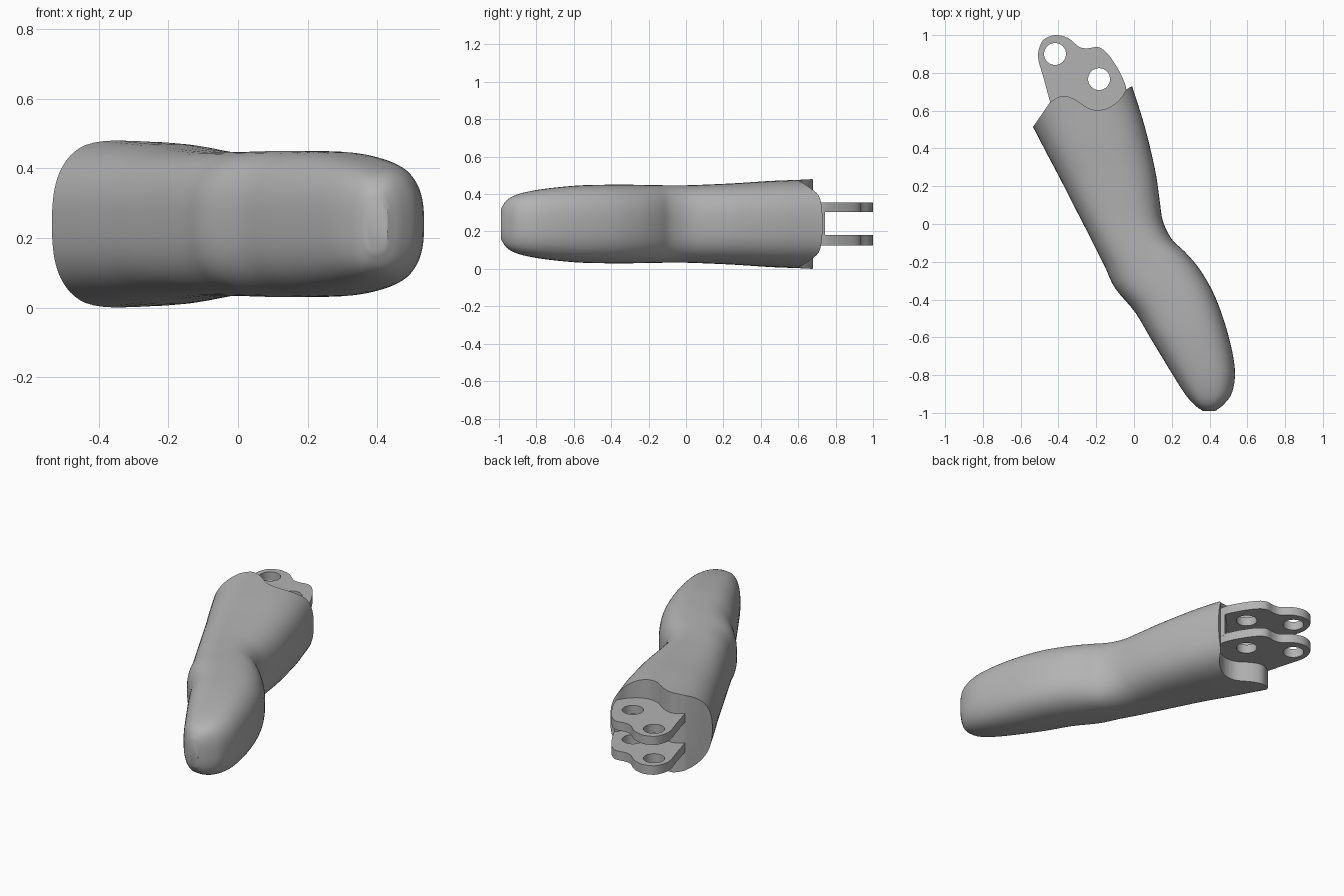
import bpy, bmesh, math
from mathutils import Vector

if "Cube" in bpy.data.objects:
    bpy.data.objects.remove(bpy.data.objects["Cube"])

grey = bpy.data.materials.new("plain grey")
grey.use_nodes = True
grey.diffuse_color = (0.45, 0.45, 0.45, 1)
grey.node_tree.nodes["Principled BSDF"].inputs["Base Color"].default_value = grey.diffuse_color

MID = 0.24          # height of the horizontal symmetry plane


def smooth_path(points, steps):
    """Catmull-Rom curve through the points, open at both ends."""
    pts = [Vector(p) for p in points]
    pts = [2 * pts[0] - pts[1]] + pts + [2 * pts[-1] - pts[-2]]
    out = []
    for a, b, c, d in zip(pts, pts[1:], pts[2:], pts[3:]):
        for i in range(steps):
            t = i / steps
            out.append((2 * b + (c - a) * t + (2 * a - 5 * b + 4 * c - d) * t ** 2
                        + (3 * b - a - 3 * c + d) * t ** 3) / 2)
    return out + [pts[-2]]


def add_object(name, bm):
    bmesh.ops.recalc_face_normals(bm, faces=bm.faces)
    mesh = bpy.data.meshes.new(name)
    bm.to_mesh(mesh)
    bm.free()
    obj = bpy.data.objects.new(name, mesh)
    bpy.context.collection.objects.link(obj)
    mesh.materials.append(grey)
    return obj


def prism(name, outline, low, high):
    bm = bmesh.new()
    face = bm.faces.new([bm.verts.new((p[0], p[1], low)) for p in outline])
    top = bmesh.ops.extrude_face_region(bm, geom=[face])["geom"]
    bmesh.ops.translate(bm, vec=(0, 0, high - low),
                        verts=[g for g in top if isinstance(g, bmesh.types.BMVert)])
    return add_object(name, bm)


def cut(obj, cutter):
    mod = obj.modifiers.new("cut", "BOOLEAN")
    mod.object, mod.operation, mod.solver = cutter, "DIFFERENCE", "EXACT"
    bpy.context.view_layer.update()
    mesh = bpy.data.meshes.new_from_object(
        obj.evaluated_get(bpy.context.evaluated_depsgraph_get()))
    obj.modifiers.clear()
    obj.data = mesh
    bpy.data.objects.remove(cutter)


def shade(obj, angle):
    bpy.ops.object.select_all(action="DESELECT")
    obj.select_set(True)
    bpy.context.view_layer.objects.active = obj
    bpy.ops.object.shade_smooth_by_angle(angle=math.radians(angle))


# Finger body: left edge, right edge and half height of each section
sections = [
    (-.60, .64, -.03, .82, .243), (-.534, .513, -.01, .73, .237),
    (-.46, .37, .053, .53, .23), (-.39, .238, .111, .29, .218),
    (-.32, .10, .135, .13, .211), (-.26, -.016, .153, .016, .207),
    (-.205, -.125, .20, -.08, .207), (-.153, -.228, .27, -.148, .208),
    (-.10, -.34, .35, -.243, .21), (.005, -.466, .43, -.386, .21),
    (.085, -.6, .497, -.58, .205), (.20, -.79, .534, -.767, .185),
    (.27, -.90, .52, -.89, .16), (.323, -.96, .475, -.955, .128),
    (.365, -.99, .43, -.99, .08)]
SIDES = 64
bm = bmesh.new()
rings = []
for lx, ly, rx, ry, half in smooth_path(sections, 4):
    ring = []
    for i in range(SIDES):
        a = math.tau * i / SIDES
        c, s = math.cos(a), math.sin(a)
        u = math.copysign(abs(c) ** .75, c) / 2 + .5
        v = math.copysign(abs(s) ** .75, s)
        ring.append(bm.verts.new((lx + (rx - lx) * u, ly + (ry - ly) * u, MID + half * v)))
    rings.append(ring)
for r0, r1 in zip(rings, rings[1:]):
    for i in range(SIDES):
        j = (i + 1) % SIDES
        bm.faces.new((r0[i], r0[j], r1[j], r1[i]))
bm.faces.new(rings[0])
bm.faces.new(rings[-1])
body = add_object("finger_body", bm)

# Wavy upright wall at the knuckle end
wave = smooth_path([(-.444, .645), (-.40, .672), (-.36, .677), (-.307, .656), (-.243, .614),
                    (-.185, .603), (-.127, .619), (-.074, .661), (-.042, .709), (-.01, .73)], 4)
cut(body, prism("wall_cutter", [(-.62, .39)] + wave + [(.1, .8), (.1, 1), (-.8, 1), (-.8, .39)],
                -.2, .7))
shade(body, 35)

# Two hinge plates with pin holes
outline = smooth_path([(-.444, .646), (-.478, .77), (-.508, .885), (-.49, .96), (-.455, .99),
                       (-.405, 1), (-.345, .982), (-.29, .938), (-.245, .93), (-.19, .936),
                       (-.143, .905), (-.09, .83), (-.053, .757), (-.04, .705)], 5)
outline += [(-.1, .56), (-.4, .56)]
for name, low, high in (("lower_hinge_plate", .126, .18), ("upper_hinge_plate", .304, .356)):
    plate = prism(name, outline, low, high)
    for x, y in ((-.418, .90), (-.185, .767)):
        circle = [(x + .058 * math.cos(math.tau * i / 40), y + .058 * math.sin(math.tau * i / 40))
                  for i in range(40)]
        cut(plate, prism("pin_cutter", circle, low - .1, high + .1))
    shade(plate, 30)

# Small stop between the plates
prism("hinge_stop", [(-.13, .6), (-.06, .6), (-.04, .71), (-.047, .743), (-.13, .66)], .17, .31)
